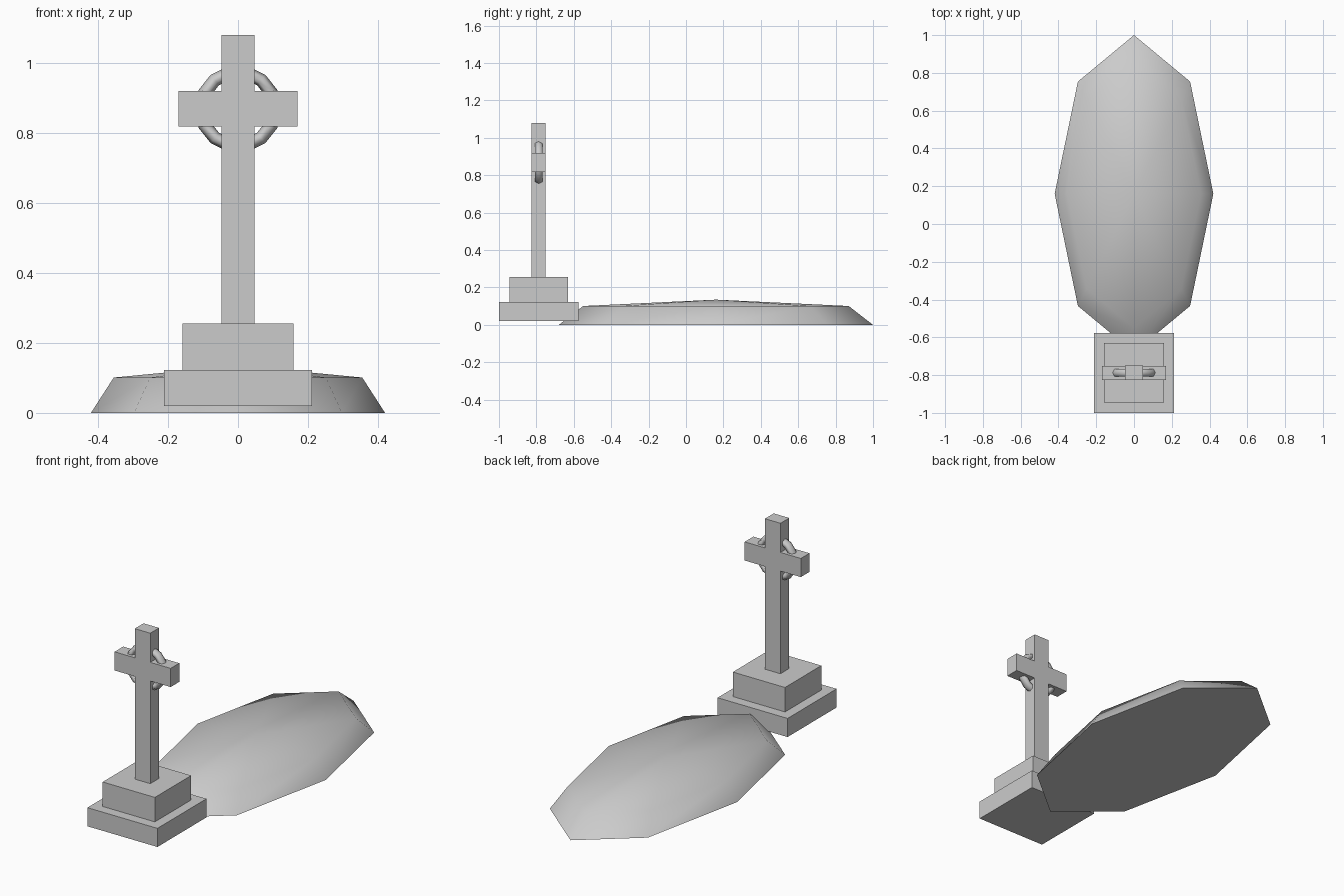
import bpy, bmesh, math

if "Cube" in bpy.data.objects:
    bpy.data.objects.remove(bpy.data.objects["Cube"])

YC = -0.788  # centre line of the monument


def box(name, half_x, half_y, z0, z1):
    bpy.ops.mesh.primitive_cube_add(size=2, location=(0, YC, (z0 + z1) / 2))
    ob = bpy.context.object
    ob.name = name
    ob.scale = (half_x, half_y, (z1 - z0) / 2)
    bpy.ops.object.transform_apply(location=False, rotation=False, scale=True)
    return ob


# Stepped plinth
box("lower_plinth", 0.212, 0.212, 0.02, 0.122)
box("upper_plinth", 0.158, 0.157, 0.122, 0.256)

# Cross shaft and arms
box("cross_shaft", 0.047, 0.038, 0.256, 1.08)
box("cross_arms", 0.17, 0.0375, 0.818, 0.92)

# Ring behind the crossing
bpy.ops.mesh.primitive_torus_add(
    major_segments=14, minor_segments=6, major_radius=0.106, minor_radius=0.019,
    location=(0, YC, 0.868), rotation=(math.pi / 2, 0, 0))
ring = bpy.context.object
ring.name = "cross_ring"
ring.scale = (1, 1, 1.25)
bpy.ops.object.shade_smooth_by_angle(angle=math.radians(65))

# Grave mound: tapered eight-sided oval with a low domed top
bm = bmesh.new()


def oval(scale, z):
    return [bm.verts.new((0.42 * scale * math.cos(i * math.pi / 4),
                          0.16 + 0.84 * scale * math.sin(i * math.pi / 4), z))
            for i in range(8)]


base, rim = oval(1.0, 0.0), oval(0.845, 0.101)
peak = bm.verts.new((0, 0.16, 0.135))
bm.faces.new(base[::-1])
for i in range(8):
    j = (i + 1) % 8
    bm.faces.new((base[i], base[j], rim[j], rim[i]))
    bm.faces.new((rim[i], rim[j], peak))
mesh = bpy.data.meshes.new("grave_mound")
bm.to_mesh(mesh)
bm.free()
mound = bpy.data.objects.new("grave_mound", mesh)
bpy.context.collection.objects.link(mound)
bpy.ops.object.select_all(action='DESELECT')
mound.select_set(True)
bpy.context.view_layer.objects.active = mound
bpy.ops.object.shade_smooth_by_angle(angle=math.radians(65))
